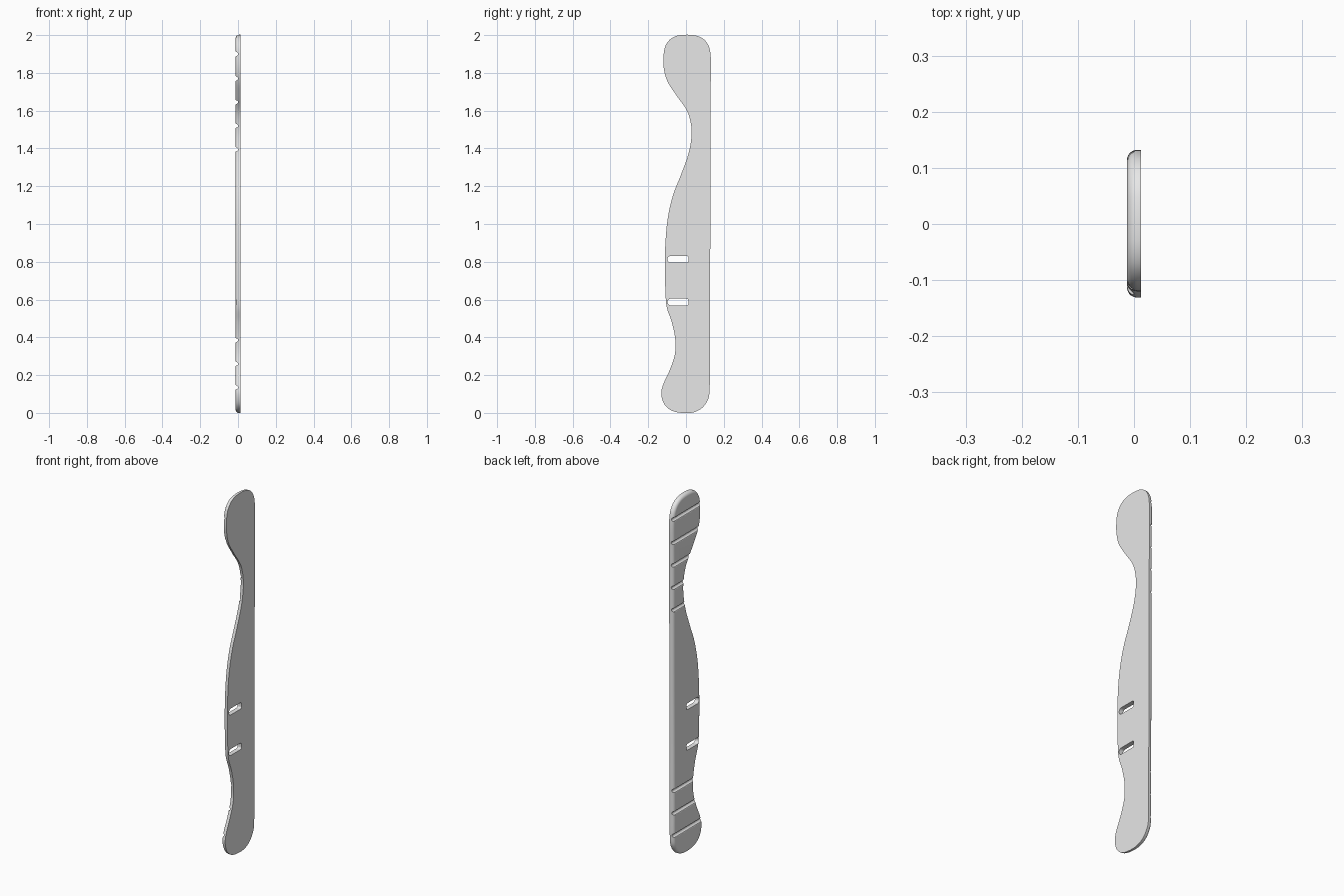
import bpy, bmesh, math
from mathutils import Vector

if "Cube" in bpy.data.objects:
    bpy.data.objects.remove(bpy.data.objects["Cube"])

HALF = 0.0125      # half thickness
FILLET = 0.018     # rounding of the grooved face

# Side outline (y, z), counter-clockwise from the bottom
OUTLINE = [
    (-0.02, 0.0), (0.04, 0.003), (0.087, 0.028), (0.118, 0.075), (0.125, 0.125),
    (0.126, 0.25), (0.127, 0.6), (0.129, 1.0), (0.130, 1.4), (0.131, 1.75),
    (0.131, 1.885), (0.121, 1.94), (0.095, 1.977), (0.05, 1.998),
    (-0.03, 2.0), (-0.077, 1.983), (-0.108, 1.945), (-0.119, 1.89),
    (-0.117, 1.82), (-0.098, 1.755), (-0.05, 1.68), (0.005, 1.60), (0.026, 1.53),
    (0.029, 1.46), (0.011, 1.365), (-0.027, 1.26), (-0.068, 1.155),
    (-0.095, 1.04), (-0.108, 0.915), (-0.112, 0.78), (-0.109, 0.65),
    (-0.102, 0.56), (-0.075, 0.48), (-0.057, 0.39), (-0.059, 0.31),
    (-0.085, 0.23), (-0.121, 0.15), (-0.131, 0.10), (-0.114, 0.045), (-0.075, 0.012),
]


def smooth_loop(points, steps=6):
    """Closed cubic curve through the points."""
    pts = [Vector(p) for p in points]
    n, out = len(pts), []
    for i in range(n):
        a, b, c, d = (pts[(i + k - 1) % n] for k in range(4))
        span = (c - b).length
        t0 = (c - a) * span / ((b - a).length + span)
        t1 = (d - b) * span / ((d - c).length + span)
        for s in range(steps):
            t = s / steps
            out.append(b * (2*t**3 - 3*t**2 + 1) + t0 * (t**3 - 2*t**2 + t)
                       + c * (3*t**2 - 2*t**3) + t1 * (t**3 - t**2))
    return out


def inset(loop, dist):
    out = []
    for i, p in enumerate(loop):
        t = (loop[(i + 1) % len(loop)] - loop[i - 1]).normalized()
        out.append(p + Vector((-t.y, t.x)) * dist)
    return out


def add_rings(bm, rings):
    """Bridge successive rings of 3D points and cap both ends."""
    rows = [[bm.verts.new(p) for p in ring] for ring in rings]
    n = len(rows[0])
    for r0, r1 in zip(rows, rows[1:]):
        for i in range(n):
            j = (i + 1) % n
            bm.faces.new((r0[i], r0[j], r1[j], r1[i]))
    bm.faces.new(rows[0][::-1])
    bm.faces.new(rows[-1])


def make_object(name, bm):
    bmesh.ops.recalc_face_normals(bm, faces=bm.faces)
    me = bpy.data.meshes.new(name)
    bm.to_mesh(me)
    bm.free()
    ob = bpy.data.objects.new(name, me)
    bpy.context.collection.objects.link(ob)
    return ob


# Handle plate: flat on +x, filleted rim on -x
loop = smooth_loop(OUTLINE)
profile = [(0.0, HALF)]
for k in range(8):
    a = math.radians(90 * k / 7)
    profile.append((FILLET * (1 - math.cos(a)), FILLET - HALF - FILLET * math.sin(a)))
bm = bmesh.new()
add_rings(bm, [[(x, p.x, p.y) for p in inset(loop, d)] for d, x in profile])
plate = make_object("handle_plate", bm)

bm = bmesh.new()
# Finger grooves across the filleted face
half = [(0.020, -0.02), (0.0135, -0.0127), (0.0105, -0.0108), (0.0095, -0.007),
        (0.0075, -0.003), (0.004, -0.0003)]
section = half + [(0, 0.0005)] + [(-z, x) for z, x in reversed(half)]
for zc in (0.135, 0.26, 0.385, 1.395, 1.52, 1.645, 1.77, 1.9):
    add_rings(bm, [[(x, y, zc + z) for z, x in section] for y in (-0.2, 0.2)])

# Two through slots with rounded ends
for zc in (0.813, 0.587):
    slot = []
    for yc, r, sz, start in ((0.003, 0.010, -1, -90), (0.003, 0.010, 1, 0),
                             (-0.081, 0.0165, 1, 90), (-0.081, 0.0165, -1, 180)):
        for k in range(7):
            a = math.radians(start + 15 * k)
            slot.append((yc + r * math.cos(a),
                         zc + sz * (0.018 - r) + r * math.sin(a)))
    add_rings(bm, [[(x, y, z) for y, z in slot] for x in (-0.05, 0.05)])
cutter = make_object("groove_and_slot_cutter", bm)
cutter.hide_render = True

# Apply the cut, then drop the cutter
mod = plate.modifiers.new("cut", 'BOOLEAN')
mod.operation, mod.solver, mod.object = 'DIFFERENCE', 'EXACT', cutter
bpy.context.view_layer.objects.active = plate
plate.select_set(True)
bpy.ops.object.modifier_apply(modifier=mod.name)
bpy.data.objects.remove(cutter)

# Plain grey finish
grey = bpy.data.materials.new("light_grey")
grey.diffuse_color = (0.8, 0.8, 0.8, 1)
grey.use_nodes = True
grey.node_tree.nodes["Principled BSDF"].inputs["Base Color"].default_value = grey.diffuse_color
plate.data.materials.clear()
plate.data.materials.append(grey)
bpy.ops.object.shade_smooth_by_angle(angle=math.radians(30))
